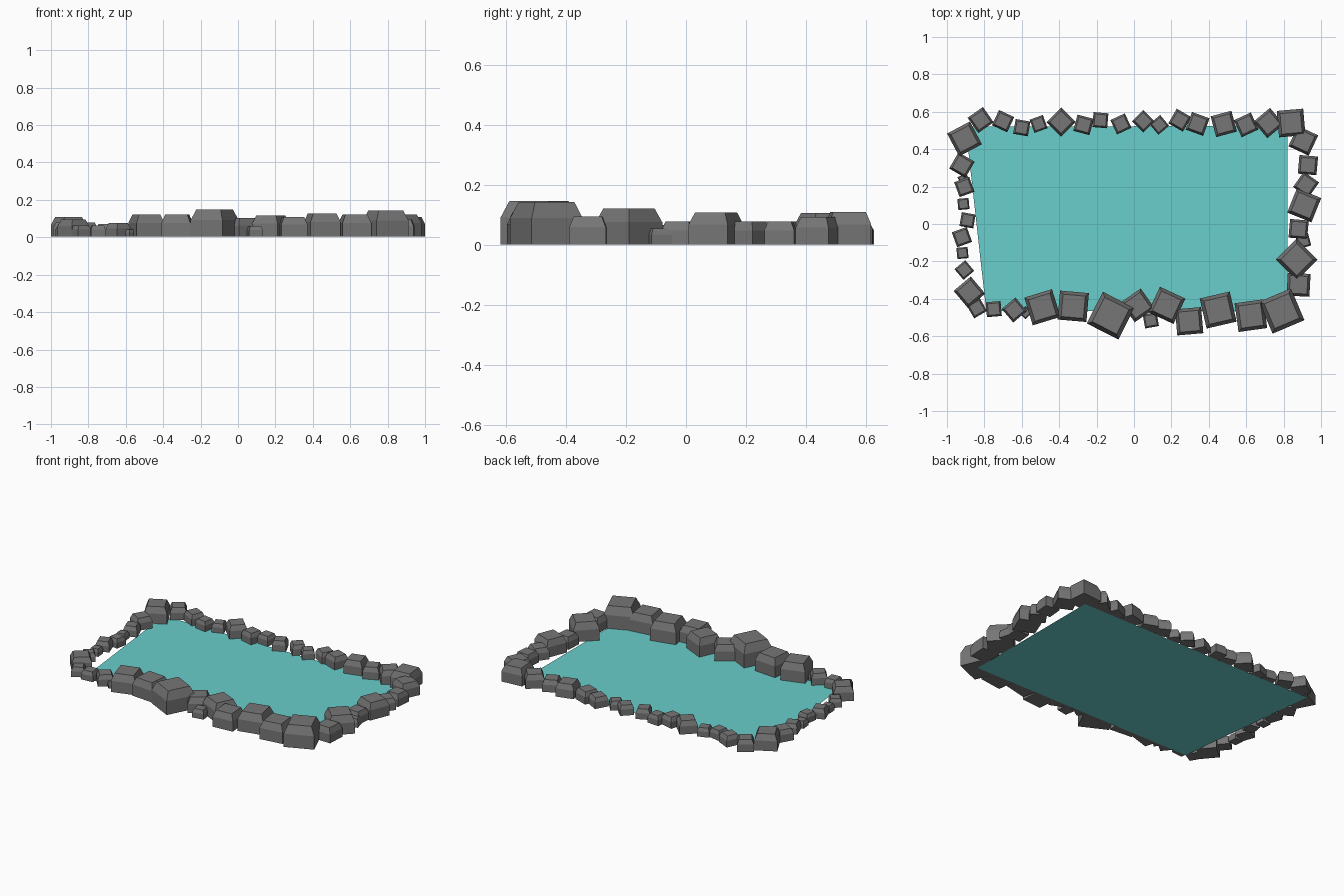
import bpy
import bmesh
from math import radians
from mathutils import Matrix, Vector

default_cube = bpy.data.objects.get("Cube")
if default_cube:
    bpy.data.objects.remove(default_cube, do_unlink=True)

# Stones along each bank: x, y, width, turn in degrees
FRONT_BANK = [
    (-.84, -.45, .08, 30), (-.75, -.455, .08, 5), (-.64, -.46, .095, 40),
    (-.58, -.475, .05, 45), (-.49, -.445, .155, 17), (-.325, -.44, .155, -5),
    (-.125, -.49, .19, -27), (.02, -.435, .13, 35), (.09, -.515, .075, 10),
    (.175, -.435, .15, -25), (.295, -.52, .14, 5), (.45, -.46, .165, 13),
    (.625, -.49, .155, 8), (.79, -.465, .185, 23),
]
RIGHT_BANK = [
    (.88, -.325, .122, -3), (.87, -.19, .157, 45), (.905, -.09, .07, 15),
    (.88, -.027, .1, -5), (.91, .1, .14, -22), (.92, .21, .1, -35),
    (.93, .315, .1, -5), (.905, .445, .12, -25),
]
BACK_BANK = [
    (.84, .54, .142, 5), (.72, .54, .115, 40), (.6, .53, .1, 25),
    (.48, .535, .115, 15), (.34, .535, .1, -20), (.245, .555, .09, -30),
    (.135, .53, .075, 40), (.05, .55, .085, 45), (-.07, .535, .085, 25),
    (-.18, .555, .08, -5), (-.27, .53, .09, -15), (-.39, .545, .11, 45),
    (-.51, .535, .075, 20), (-.6, .515, .08, -10), (-.7, .55, .09, -25),
    (-.82, .556, .1, 35),
]
LEFT_BANK = [
    (-.906, .455, .138, 28), (-.92, .315, .1, -30), (-.91, .24, .05, 30),
    (-.907, .198, .085, 20), (-.912, .107, .06, 5), (-.89, .02, .075, -10),
    (-.92, -.07, .085, 20), (-.917, -.155, .06, 5), (-.907, -.246, .075, 40),
    (-.88, -.365, .12, 40),
]
WATER_CORNERS = [(-.79, -.465), (.82, -.465), (.82, .525), (-.9, .52)]
HEIGHT_RATIO = .76
STONE_BASE = .003


def make_material(name, color):
    mat = bpy.data.materials.new(name)
    mat.use_nodes = True
    mat.diffuse_color = color
    shader = mat.node_tree.nodes["Principled BSDF"]
    shader.inputs["Base Color"].default_value = color
    shader.inputs["Roughness"].default_value = .9
    return mat


def add_object(name, bm, mat):
    mesh = bpy.data.meshes.new(name)
    bmesh.ops.recalc_face_normals(bm, faces=bm.faces)
    bm.to_mesh(mesh)
    bm.free()
    mesh.materials.append(mat)
    obj = bpy.data.objects.new(name, mesh)
    bpy.context.collection.objects.link(obj)
    return obj


def make_stone(name, x, y, width, turn, mat):
    """Square block with upright sides and a sloped shoulder under a flat top."""
    bm = bmesh.new()
    height = width * HEIGHT_RATIO
    bmesh.ops.create_cube(bm, size=1)
    bmesh.ops.transform(
        bm, verts=bm.verts,
        matrix=Matrix.Translation((0, 0, height * .31)) @ Matrix.Diagonal((width, width, height * .62, 1)))
    bm.normal_update()
    top = max(bm.faces, key=lambda f: f.calc_center_median().z)
    # Raise and narrow a second tier from the top face
    crown = bmesh.ops.extrude_face_region(bm, geom=[top])["geom"]
    crown_verts = [g for g in crown if isinstance(g, bmesh.types.BMVert)]
    if top.is_valid:
        bm.faces.remove(top)
    for v in crown_verts:
        v.co = Vector((v.co.x * .77, v.co.y * .77, height))
    obj = add_object(name, bm, mat)
    obj.location = (x, y, STONE_BASE)
    obj.rotation_euler.z = radians(turn)


stone_grey = make_material("stone_grey", (.18, .18, .18, 1))
water_teal = make_material("water_teal", (.14, .62, .6, 1))

# Water surface
water = bmesh.new()
water.faces.new([water.verts.new((x, y, 0)) for x, y in WATER_CORNERS])
water.normal_update()
add_object("water_surface", water, water_teal)
surface = bpy.data.objects["water_surface"].data
if surface.polygons[0].normal.z < 0:
    surface.flip_normals()

# Stone border
for side, bank in (("front", FRONT_BANK), ("right", RIGHT_BANK),
                   ("back", BACK_BANK), ("left", LEFT_BANK)):
    for number, (x, y, width, turn) in enumerate(bank, start=1):
        make_stone(f"{side}_stone_{number}", x, y, width, turn, stone_grey)
